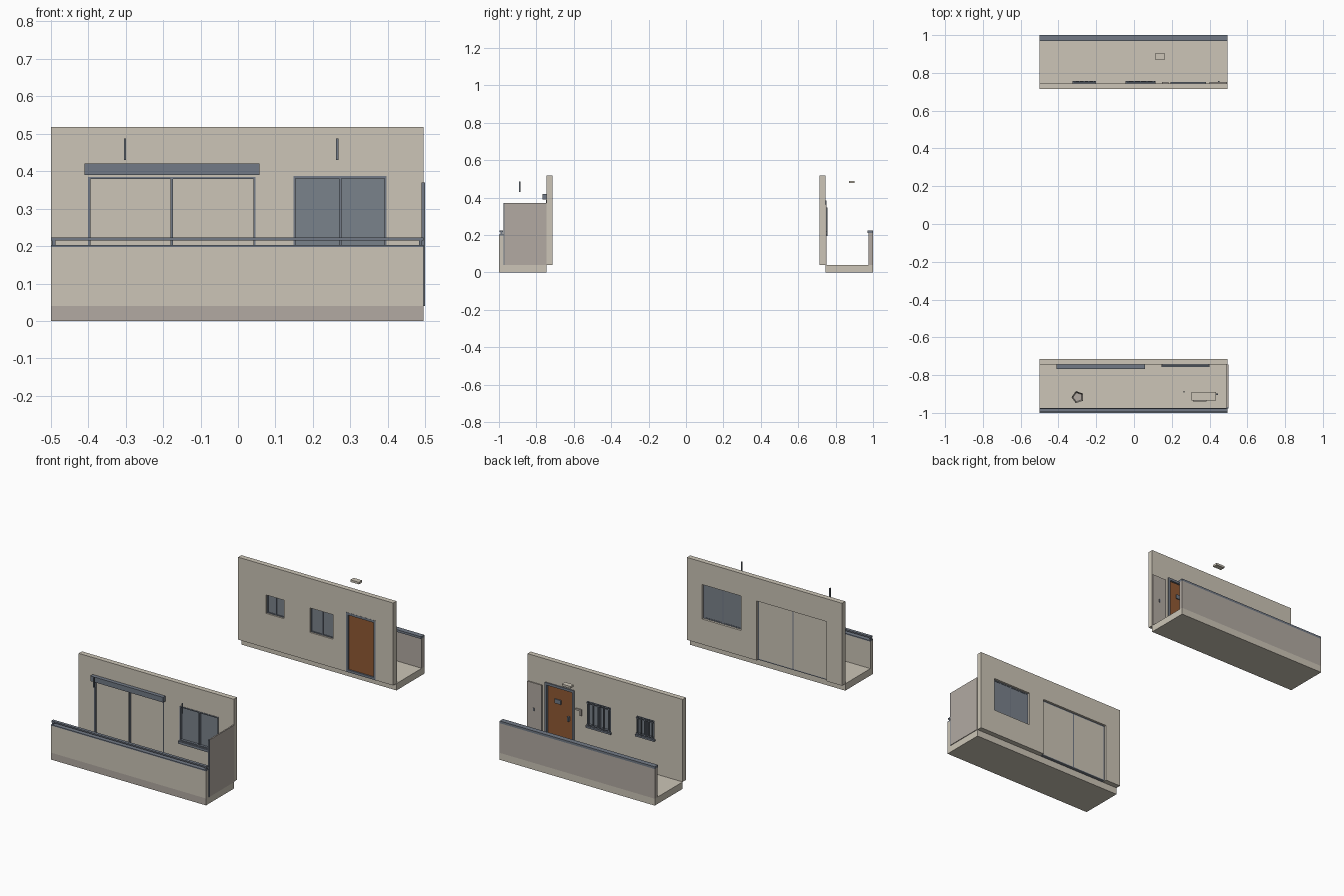
import bpy, bmesh, math

cube = bpy.data.objects.get("Cube")
if cube:
    bpy.data.objects.remove(cube, do_unlink=True)


def material(name, *rgb):
    lin = [((c / 255 + 0.055) / 1.055) ** 2.4 for c in rgb] + [1]
    m = bpy.data.materials.new(name)
    m.use_nodes = True
    m.diffuse_color = lin
    m.node_tree.nodes["Principled BSDF"].inputs["Base Color"].default_value = lin
    return m


TAN = material("tan_plaster", 204, 197, 183)
GREY = material("warm_grey_panel", 178, 170, 162)
METAL = material("blue_grey_metal", 114, 122, 134)
GLASS = material("smoky_glass", 122, 130, 139)
WOOD = material("brown_door", 145, 89, 52)


def finish(name, bm, *mats):
    bmesh.ops.recalc_face_normals(bm, faces=bm.faces)
    mesh = bpy.data.meshes.new(name)
    bm.to_mesh(mesh)
    bm.free()
    for m in mats:
        mesh.materials.append(m)
    obj = bpy.data.objects.new(name, mesh)
    bpy.context.collection.objects.link(obj)
    return obj


def boxes(name, mat, *spans):
    """One object from boxes given as (x0, x1, y0, y1, z0, z1)."""
    bm = bmesh.new()
    for x0, x1, y0, y1, z0, z1 in spans:
        verts = bmesh.ops.create_cube(bm, size=1)["verts"]
        bmesh.ops.scale(bm, vec=(x1 - x0, y1 - y0, z1 - z0), verts=verts)
        bmesh.ops.translate(bm, vec=((x0 + x1) / 2, (y0 + y1) / 2, (z0 + z1) / 2), verts=verts)
    return finish(name, bm, mat)


def wall(name, y, openings):
    """Upright wall pierced by (x0, x1, z0, z1) openings."""
    xs = sorted({LEFT, RIGHT, *(v for o in openings for v in o[:2])})
    zs = sorted({FLOOR, TOP, *(v for o in openings for v in o[2:])})
    bm = bmesh.new()
    grid = [[bm.verts.new((x, y, z)) for z in zs] for x in xs]
    for i in range(len(xs) - 1):
        for j in range(len(zs) - 1):
            cx, cz = (xs[i] + xs[i + 1]) / 2, (zs[j] + zs[j + 1]) / 2
            if not any(a < cx < b and c < cz < d for a, b, c, d in openings):
                bm.faces.new((grid[i][j], grid[i + 1][j], grid[i + 1][j + 1], grid[i][j + 1]))
    bmesh.ops.delete(bm, geom=[v for v in bm.verts if not v.link_faces], context="VERTS")
    obj = finish(name, bm, TAN)
    mod = obj.modifiers.new("thickness", "SOLIDIFY")
    mod.thickness, mod.offset = 0.03, 0


def frame(name, opening, y0, y1, w, mullions=()):
    x0, x1, z0, z1 = opening
    parts = [(x0, x0 + w, y0, y1, z0, z1), (x1 - w, x1, y0, y1, z0, z1),
             (x0 + w, x1 - w, y0, y1, z1 - w, z1), (x0 + w, x1 - w, y0, y1, z0, z0 + w)]
    parts += [(m - w / 2, m + w / 2, y0, y1, z0 + w, z1 - w) for m in mullions]
    boxes(name, METAL, *parts)


def pane(name, mat, opening, y):
    x0, x1, z0, z1 = opening
    boxes(name, mat, (x0, x1, y - 0.002, y + 0.002, z0, z1))


LEFT, RIGHT, FLOOR, TOP = -0.5, 0.495, 0.04, 0.518

# Balcony side: wall, sliding door and window
sliding = (-0.4, 0.047, FLOOR, 0.385)
window = (0.148, 0.397, 0.187, 0.387)
wall("balcony_wall", -0.73, [sliding, window])
frame("sliding_door_frame", sliding, -0.746, -0.728, 0.006, [-0.177])
pane("sliding_door_panels", TAN, sliding, -0.73)
frame("balcony_window_frame", window, -0.748, -0.728, 0.006, [0.273])
pane("balcony_window_glass", GLASS, window, -0.732)
boxes("balcony_window_sill", METAL, (0.145, 0.4, -0.757, -0.745, 0.172, 0.187))
boxes("shutter_box", METAL, (-0.41, 0.057, -0.767, -0.745, 0.39, 0.42))

# Balcony floor with a grey outer edge
slab = boxes("balcony_slab", TAN, (LEFT, RIGHT, -1, -0.745, 0, FLOOR))
slab.data.materials.append(GREY)
for face in slab.data.polygons:
    face.material_index = int(face.normal.y < -0.9)

# Parapet, coping and handrail
boxes("balcony_parapet", TAN, (LEFT, RIGHT, -1, -0.975, FLOOR, 0.197))
boxes("balcony_coping", METAL, (LEFT, RIGHT, -1, -0.973, 0.197, 0.203))
boxes("balcony_handrail", METAL, (LEFT, RIGHT, -0.996, -0.978, 0.215, 0.223),
      (-0.497, -0.488, -0.992, -0.982, 0.203, 0.215),
      (0.483, 0.492, -0.992, -0.982, 0.203, 0.215))

# Divider panel at the balcony end
boxes("divider_panel", GREY, (0.491, 0.499, -0.97, -0.745, FLOOR, 0.37))
boxes("divider_post", METAL, (0.49, 0.499, -0.976, -0.97, FLOOR, 0.37))

# Hanging laundry poles
for side, x in (("left", 0.265), ("right", -0.302)):
    boxes(side + "_laundry_pole", METAL, (x - 0.003, x + 0.003, -0.893, -0.885, 0.43, 0.487))

# Outdoor unit with front grille and pipe
boxes("outdoor_unit", TAN, (0.305, 0.435, -0.935, -0.89, FLOOR + 0.008, 0.145))
boxes("outdoor_unit_grille", GREY, (0.313, 0.385, -0.939, -0.935, 0.06, 0.135))
boxes("outdoor_unit_pipe", METAL, (0.435, 0.446, -0.905, -0.897, FLOOR, 0.09))

# Five-sided open pot
bm = bmesh.new()
bmesh.ops.create_cone(bm, cap_ends=True, segments=5, radius1=0.022, radius2=0.033, depth=0.06)
rim = max(bm.faces, key=lambda f: f.calc_center_median().z)
bmesh.ops.inset_region(bm, faces=[rim], thickness=0.008)
bmesh.ops.translate(bm, vec=(0, 0, -0.02), verts=rim.verts)
pot = finish("plant_pot", bm, GREY)
pot.location = (-0.298, -0.917, FLOOR + 0.03)
pot.rotation_euler.z = math.radians(18)

# Gallery side: wall, floor and parapet
entry = (0.192, 0.382, FLOOR, 0.385)
wide = (-0.04, 0.11, 0.205, 0.347)
narrow = (-0.32, -0.207, 0.24, 0.347)
wall("gallery_wall", 0.73, [entry, wide, narrow])
boxes("gallery_slab", TAN, (LEFT, RIGHT, 0.745, 1, 0, FLOOR))
boxes("gallery_parapet", GREY, (LEFT, RIGHT, 0.976, 1, FLOOR, 0.212))
boxes("gallery_coping", METAL, (LEFT, RIGHT, 0.97, 1, 0.212, 0.225))

# Gallery windows with barred grilles
for name, hole in (("wide", wide), ("narrow", narrow)):
    x0, x1, z0, z1 = hole
    frame(name + "_window_frame", hole, 0.724, 0.744, 0.005, [(x0 + x1) / 2])
    pane(name + "_window_glass", GLASS, hole, 0.73)
    bars = [(x0, x1, 0.75, 0.755, z, z + 0.005) for z in (z0 + 0.005, z1 - 0.012)]
    for i in range(5):
        x = x0 + 0.008 + (x1 - x0 - 0.016) * i / 4
        bars.append((x - 0.003, x + 0.003, 0.75, 0.756, z0, z1))
    boxes(name + "_window_grille", METAL, *bars)
    boxes(name + "_window_sill", METAL, (x0 - 0.005, x1 + 0.005, 0.745, 0.757, z0 - 0.01, z0))

# Entrance door with mail slot and handle
frame("entrance_frame", entry, 0.714, 0.751, 0.014)
boxes("entrance_door", WOOD, (0.205, 0.369, 0.722, 0.74, FLOOR + 0.008, 0.373))
boxes("mail_slot", METAL, (0.282, 0.322, 0.74, 0.746, 0.278, 0.302))
boxes("door_handle", METAL, (0.227, 0.238, 0.74, 0.752, 0.196, 0.222))

# Meter cupboard door, name plate and ceiling lamp
boxes("meter_cupboard", GREY, (0.4, 0.493, 0.745, 0.751, FLOOR, 0.362))
boxes("meter_cupboard_handle", METAL, (0.445, 0.453, 0.751, 0.756, 0.202, 0.218))
boxes("name_plate", GREY, (0.147, 0.183, 0.745, 0.751, 0.277, 0.287),
      (0.147, 0.158, 0.745, 0.751, 0.25, 0.277))
boxes("ceiling_lamp", TAN, (0.11, 0.165, 0.872, 0.902, 0.478, 0.49))
